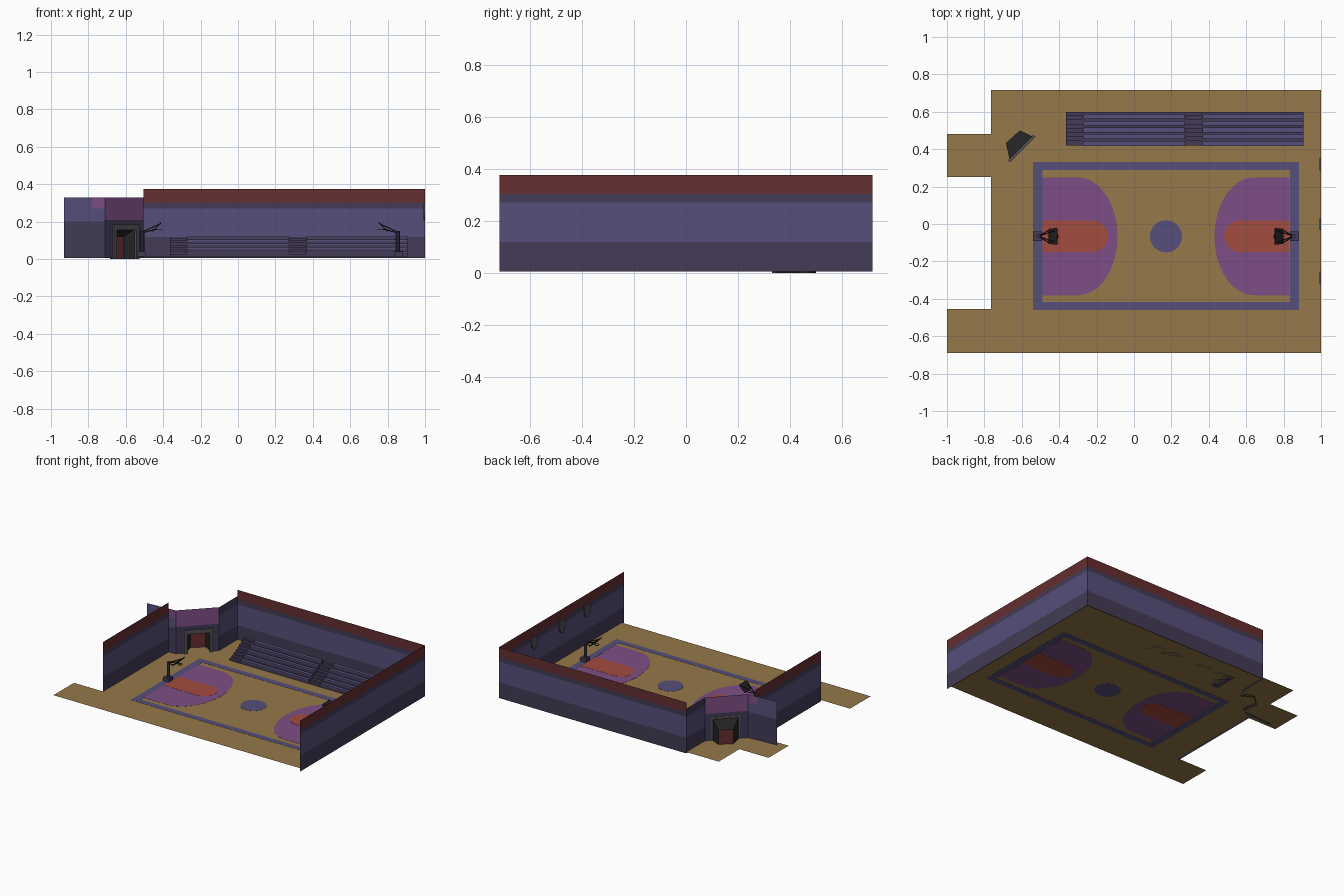
import bpy, bmesh, math
from mathutils import Vector

if "Cube" in bpy.data.objects:
    bpy.data.objects.remove(bpy.data.objects["Cube"])

def mat(name, c):
    m = bpy.data.materials.new(name)
    m.diffuse_color = (*c, 1)
    m.use_nodes = True
    m.node_tree.nodes["Principled BSDF"].inputs["Base Color"].default_value = m.diffuse_color
    return m

WOOD = mat("wood floor", (.30, .19, .067))
PURPLE = mat("purple paint", (.205, .076, .235))
ORANGE = mat("orange paint", (.37, .072, .049))
BLUE = mat("blue paint", (.093, .08, .198))
DARK = mat("dark slate", (.056, .044, .092))
RED = mat("red trim", (.13, .027, .029))
BLACK = mat("black", (.018, .017, .018))
GREY = mat("grey", (.085, .08, .09))
FZ = .015                      # floor level

def mesh(name, verts, faces, mats, idx=None):
    me = bpy.data.meshes.new(name)
    me.from_pydata([tuple(v) for v in verts], [], faces)
    for m in mats:
        me.materials.append(m)
    if idx:
        for p, i in zip(me.polygons, idx):
            p.material_index = i
    ob = bpy.data.objects.new(name, me)
    bpy.context.collection.objects.link(ob)
    return ob

def prism(name, a, b, m):
    """Closed solid between two matching loops."""
    n = len(a)
    f = [list(range(n))[::-1], list(range(n, 2 * n))]
    f += [(i, (i + 1) % n, n + (i + 1) % n, n + i) for i in range(n)]
    return mesh(name, a + b, f, [m])

def plate(name, pts, h, m):
    return prism(name, [(x, y, FZ - h) for x, y in pts], [(x, y, FZ + h) for x, y in pts], m)

def rect(x0, x1, y0, y1):
    return [(x0, y0), (x1, y0), (x1, y1), (x0, y1)]

def box(name, x0, x1, y0, y1, z0, z1, m):
    r = rect(x0, x1, y0, y1)
    return prism(name, [(x, y, z0) for x, y in r], [(x, y, z1) for x, y in r], m)

def bar(name, p, q, r, m, n=6):
    p, q = Vector(p), Vector(q)
    rot = (q - p).to_track_quat('Z', 'Y')
    ring = [rot @ Vector((r * math.cos(t * math.tau / n), r * math.sin(t * math.tau / n), 0)) for t in range(n)]
    return prism(name, [p + v for v in ring], [q + v for v in ring], m)

def wall(name, p, q, levels, mats):
    """Thin upright sheet, one face per colour band."""
    v, f = [], []
    for z in levels:
        v += [(*p, z), (*q, z)]
    for i in range(len(mats)):
        f.append((2 * i, 2 * i + 1, 2 * i + 3, 2 * i + 2))
    return mesh(name, v, f, mats, list(range(len(mats))))

# Floor with two entrance tabs
mesh("floor", [(x, y, FZ) for x, y in [
    (-1, -.69), (1, -.69), (1, .717), (-.765, .717), (-.765, .48), (-1, .48),
    (-1, .25), (-.765, .25), (-.765, -.455), (-1, -.455)]], [range(10)], [WOOD])

# Court markings
CX, CY = .171, -.066
for i, r in enumerate([rect(-.54, .882, .288, .332), rect(-.54, .882, -.46, -.417),
                       rect(-.54, -.49, -.417, .288), rect(.834, .882, -.417, .288)]):
    plate(f"court_border_{i}", r, .001, BLUE)
plate("centre_circle", [(CX + .086 * math.cos(t * math.tau / 32), CY + .086 * math.sin(t * math.tau / 32))
                        for t in range(32)], .001, BLUE)

def lane(name, s, half, cx, rx, h, m):
    pts = [(-.661, -half)]
    pts += [(cx - CX + rx * math.cos(a), half * math.sin(a))
            for a in [math.pi * (k / 24 - .5) for k in range(25)]]
    pts.append((-.661, half))
    plate(name, [(CX + s * x, CY + y) for x, y in pts], h, m)

for s, side in ((1, "left"), (-1, "right")):
    lane("shooting_zone_" + side, s, .315, -.30, .212, .001, PURPLE)
    lane("key_" + side, s, .085, -.225, .085, .002, ORANGE)

# Main walls with colour bands
LV = [.005, .118, .27, .303, .375]
BANDS = [DARK, BLUE, DARK, RED]
wall("right_wall", (1, -.717), (1, .717), LV, BANDS)
wall("back_wall", (-.505, .717), (1, .717), LV, BANDS)
wall("left_wall", (-.765, -.455), (-.765, .295), LV, BANDS)

# Corner entrance walls
A, B = Vector((-.71, .30)), Vector((-.505, .505))
wall("corner_side_wall", B, (-.505, .717), [.005, .118, .27, .33], [DARK, BLUE, DARK])
wall("corridor_wall", (-.93, .285), (-.78, .295), [.005, .2, .30, .33], [DARK, BLUE, BLUE])
wall("corridor_wall_end", (-.78, .295), A, [.005, .2, .27, .33], [DARK, BLUE, PURPLE])
JL, JR = A.lerp(B, .22), A.lerp(B, .82)
wall("corner_jamb_left", A, JL, [.005, .118, .21, .33], [DARK, DARK, PURPLE])
wall("corner_jamb_right", JR, B, [.005, .118, .21, .33], [DARK, DARK, PURPLE])
wall("corner_lintel", JL, JR, [.165, .21, .33], [DARK, PURPLE])

# Tapered door recess with red door
DL, DR = (-.685, .433), (-.61, .50)
v = [(*JL, 0), (*JR, 0), (*JR, .17), (*JL, .17), (*DL, 0), (*DR, 0), (*DR, .12), (*DL, .12)]
mesh("door_recess", v, [(0, 3, 7, 4), (1, 5, 6, 2), (3, 2, 6, 7), (4, 7, 6, 5)],
     [BLACK, RED], [0, 0, 0, 1])
# Grey frame standing proud of the diagonal wall
U, N = (B - A).normalized(), Vector((.7071, -.7071))
def frame(name, p, q, z0, z1):
    loop = [p - N * .003, q - N * .003, q + N * .012, p + N * .012]
    prism(name, [(*w, z0) for w in loop], [(*w, z1) for w in loop], GREY)
frame("door_frame_top", JL - U * .01, JR + U * .01, .155, .185)
frame("door_frame_left", JL - U * .01, JL + U * .012, 0, .155)
frame("door_frame_right", JR - U * .012, JR + U * .01, 0, .155)

# Shields on the right wall
for i, y in enumerate((.32, .0, -.287)):
    sh = [(-.033, .30), (.033, .30), (.033, .245), (.02, .22), (0, .205), (-.02, .22), (-.033, .245)]
    prism(f"wall_shield_{i}", [(.992, y + a, z) for a, z in sh], [(.999, y + a, z) for a, z in sh], GREY)

# Bleachers: stepped profile with plank seats, plus stair blocks
def stepped(name, x0, x1, n, z1, m, y0=.42, y1=.60):
    prof = [(y1, FZ), (y0, FZ)]
    dy, dz = (y1 - y0) / n, (z1 - FZ) / n
    for i in range(n):
        prof += [(y0 + i * dy, FZ + (i + 1) * dz), (y0 + (i + 1) * dy, FZ + (i + 1) * dz)]
    prism(name, [(x0, y, z) for y, z in prof], [(x1, y, z) for y, z in prof], m)

for k, x in enumerate((-.363, .275)):
    stepped(f"bleacher_stairs_{k}", x, x + .088, 8, .112, DARK)
    a, b = x + .088, (.275 if k == 0 else .907)
    stepped(f"bleacher_base_{k}", a, b, 5, .115, DARK)
    for i in range(5):
        y, z = .42 + .036 * i, FZ + .02 * (i + 1)
        box(f"bleacher_seat_{k}_{i}", a + .002, b - .002, y - .002, y + .024, z, z + .009, BLUE)

# Hoops, mirrored about the centre line
for s, side in ((1, "left"), (-1, "right")):
    def P(x, y, z):
        return (CX + s * (x - CX), CY + y, z)
    def nm(t):
        return t + "_" + side
    xs = sorted((P(-.54, 0, 0)[0], P(-.492, 0, 0)[0]))
    box(nm("hoop_base"), *xs, CY - .025, CY + .025, FZ, .04, DARK)
    bar(nm("hoop_pole"), P(-.512, 0, FZ), P(-.512, 0, .15), .011, DARK, 8)
    for y in (-.035, .035):
        bar(nm("hoop_arm_upper"), P(-.512, 0, .145), P(-.412, y, .19), .003, BLACK)
        bar(nm("hoop_arm_lower"), P(-.512, 0, .14), P(-.452, y, .156), .003, BLACK)
    # tilted backboard
    bd = [(-.458, -.04, .15), (-.458, .04, .15), (-.412, .045, .198), (-.412, -.045, .198)]
    prism(nm("backboard"), [P(*p) for p in bd], [P(p[0] + .004, p[1], p[2] - .003) for p in bd], BLACK)
    bar(nm("rim_bracket"), P(-.455, 0, .157), P(-.434, 0, .157), .003, BLACK)
    bpy.ops.mesh.primitive_torus_add(location=P(-.42, 0, .157), major_radius=.014, minor_radius=.0025,
                                     major_segments=16, minor_segments=6)
    bpy.context.object.name = nm("rim")
    bpy.context.object.data.materials.append(BLACK)

# Consistent normals on solid parts
for ob in bpy.context.scene.objects:
    bm = bmesh.new()
    bm.from_mesh(ob.data)
    bmesh.ops.recalc_face_normals(bm, faces=bm.faces)
    bm.to_mesh(ob.data)
    bm.free()
